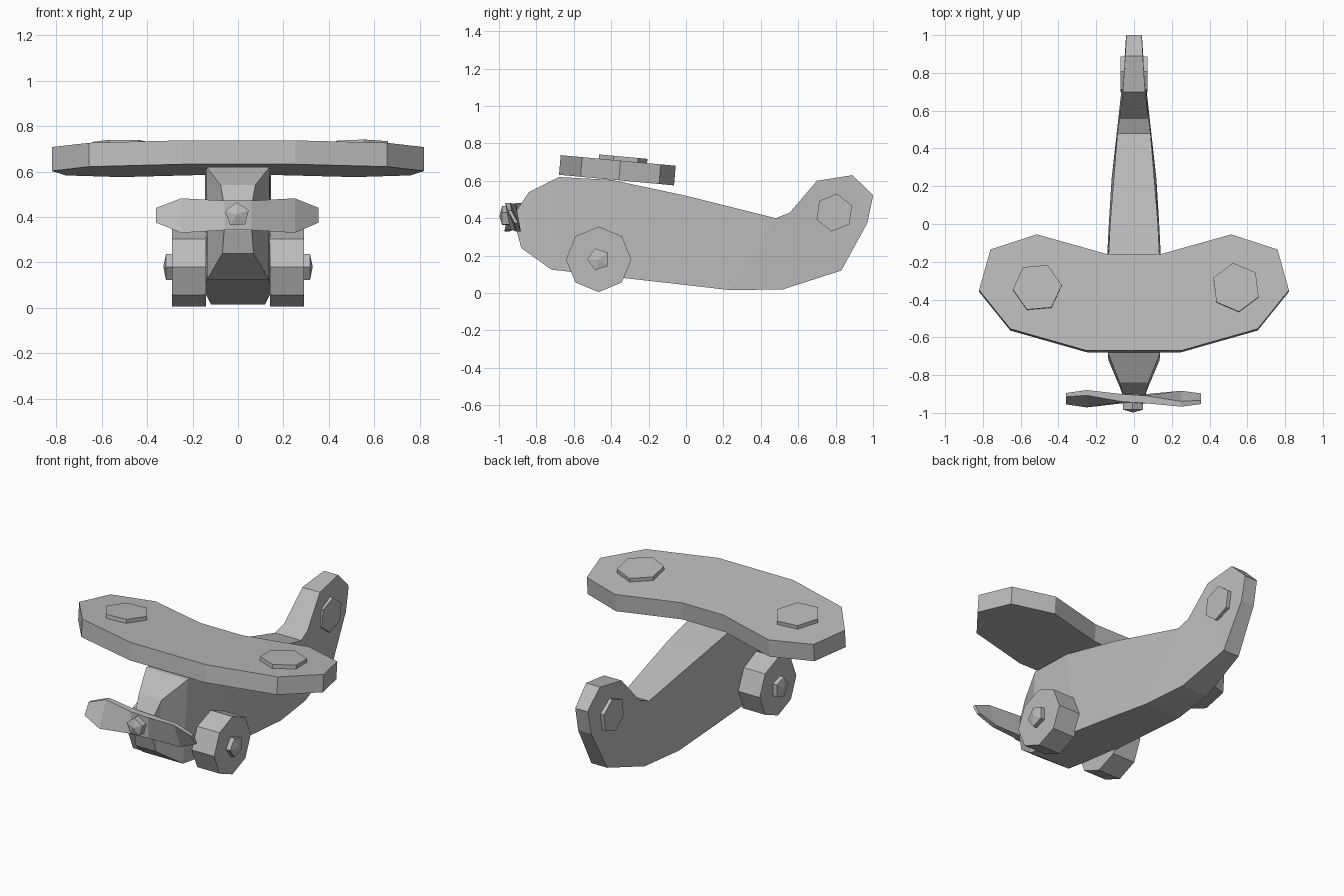
import bpy, bmesh
from math import sin, cos, radians
from mathutils import Vector

if "Cube" in bpy.data.objects:
    bpy.data.objects.remove(bpy.data.objects["Cube"])

GREY = (0.5, 0.5, 0.5, 1)
mat = bpy.data.materials.new("plain grey")
mat.use_nodes = True
mat.diffuse_color = GREY
mat.node_tree.nodes["Principled BSDF"].inputs["Base Color"].default_value = GREY


def loft(name, rings, tip=None):
    """Skin a stack of equal rings, cap the start and close the end flat or to a tip."""
    bm = bmesh.new()
    loops = [[bm.verts.new(p) for p in ring] for ring in rings]
    n = len(loops[0])
    for a, b in zip(loops, loops[1:]):
        for i in range(n):
            j = (i + 1) % n
            bm.faces.new((a[i], a[j], b[j], b[i]))
    bm.faces.new(loops[0][::-1])
    if tip is None:
        bm.faces.new(loops[-1])
    else:
        peak = bm.verts.new(tip)
        for i in range(n):
            bm.faces.new((loops[-1][i], loops[-1][(i + 1) % n], peak))
    bmesh.ops.recalc_face_normals(bm, faces=bm.faces)
    mesh = bpy.data.meshes.new(name)
    bm.to_mesh(mesh)
    bm.free()
    mesh.materials.append(mat)
    obj = bpy.data.objects.new(name, mesh)
    bpy.context.collection.objects.link(obj)
    return obj


def disc(name, base, u, v, depth, radius, sides, phase, point=0):
    """Polygonal disc in the u-v plane, extruded along depth, with an optional low point."""
    base, u, v, depth = map(Vector, (base, u, v, depth))
    angles = [radians(phase) + radians(360) * i / sides for i in range(sides)]
    ring = [base + radius * (cos(a) * u + sin(a) * v) for a in angles]
    tip = base + depth + depth.normalized() * point if point else None
    return loft(name, [ring, [p + depth for p in ring]], tip)


def blend(t, table):
    """Piecewise linear lookup."""
    for (a, fa), (b, fb) in zip(table, table[1:]):
        if t <= b:
            return fa + (fb - fa) * max(0, t - a) / (b - a)
    return table[-1][1]


# Fuselage: paired top and bottom profile points, tapered in width along its length
WIDTHS = [(-0.91, 0.06), (-0.84, 0.08), (-0.7, 0.145), (-0.5, 0.157), (-0.16, 0.143),
          (0.25, 0.118), (0.5, 0.09), (0.7, 0.062), (1, 0.042)]
PROFILE = [((-0.905, 0.44), (-0.908, 0.34)), ((-0.84, 0.54), (-0.88, 0.24)),
           ((-0.68, 0.62), (-0.72, 0.125)), ((-0.4, 0.605), (-0.33, 0.08)),
           ((0, 0.52), (-0.02, 0.045)), ((0.48, 0.4), (0.24, 0.015)),
           ((0.555, 0.43), (0.52, 0.02)), ((0.7, 0.6), (0.83, 0.12)),
           ((0.89, 0.63), (0.97, 0.375)), ((0.99, 0.533), (1, 0.52))]
rings = []
for (yt, zt), (yb, zb) in PROFILE:
    wt, wb = blend(yt, WIDTHS) * 0.95, blend(yb, WIDTHS)
    rings.append([(-wt, yt, zt), (wt, yt, zt), (wb, yb, zb), (-wb, yb, zb)])
loft("fuselage", rings)

# Wing: swept outline mirrored across x, tilted down towards the back
SLOPE = 0.092
HALF = [(0.25, -0.675), (0.655, -0.56), (0.82, -0.355), (0.76, -0.14),
        (0.515, -0.06), (0.14, -0.165)]
outline = HALF + [(-x, y) for x, y in reversed(HALF)]


def wing_z(y):
    return 0.57 - SLOPE * y


under = [Vector((x, y - 0.004, wing_z(y))) for x, y in outline]
loft("wing", [under, [p + Vector((0, 0.009, 0.105)) for p in under]])

# Raised hexagons on the wing
for name, x, phase in (("right_wing_badge", -0.512, 5), ("left_wing_badge", 0.54, 37)):
    disc(name, (x, -0.338, wing_z(-0.338) + 0.095), (1, 0, 0), (0, 1, -SLOPE),
         (0, 0.003, 0.033), 0.13, 6, phase)

# Wheels, hubs and tail hexagons on both sides
for side, s in (("left", 1), ("right", -1)):
    plane = ((0, 1, 0), (0, 0, 1))
    disc(side + "_wheel", (0.14 * s, -0.467, 0.18), *plane, (0.15 * s, 0, 0), 0.175, 8, 90)
    disc(side + "_hub", (0.28 * s, -0.467, 0.18), *plane, (0.037 * s, 0, 0), 0.061, 5, 108, 0.012)
    disc(side + "_tail_badge", (0.03 * s, 0.793, 0.43), *plane, (0.042 * s, 0, 0), 0.102, 6, 22)

# Propeller: twisted blades, each station is x, bottom, top, lean, half thickness
STATIONS = [(-0.36, 0.375, 0.44, 0.02, 0.01), (-0.25, 0.33, 0.482, 0.032, 0.014),
            (-0.06, 0.342, 0.472, 0.004, 0.02), (0.06, 0.342, 0.472, -0.004, 0.02),
            (0.25, 0.33, 0.482, -0.028, 0.014), (0.355, 0.375, 0.44, -0.018, 0.01)]
Y = -0.925
loft("propeller", [[(x, Y - k - d, lo), (x, Y + k - d, hi), (x, Y + k + d, hi), (x, Y - k + d, lo)]
                   for x, lo, hi, k, d in STATIONS])
disc("propeller_cap", (-0.004, -0.9, 0.41), (1, 0, 0), (0, 0, 1), (0, -0.083, 0), 0.055, 5, 93, 0.015)
